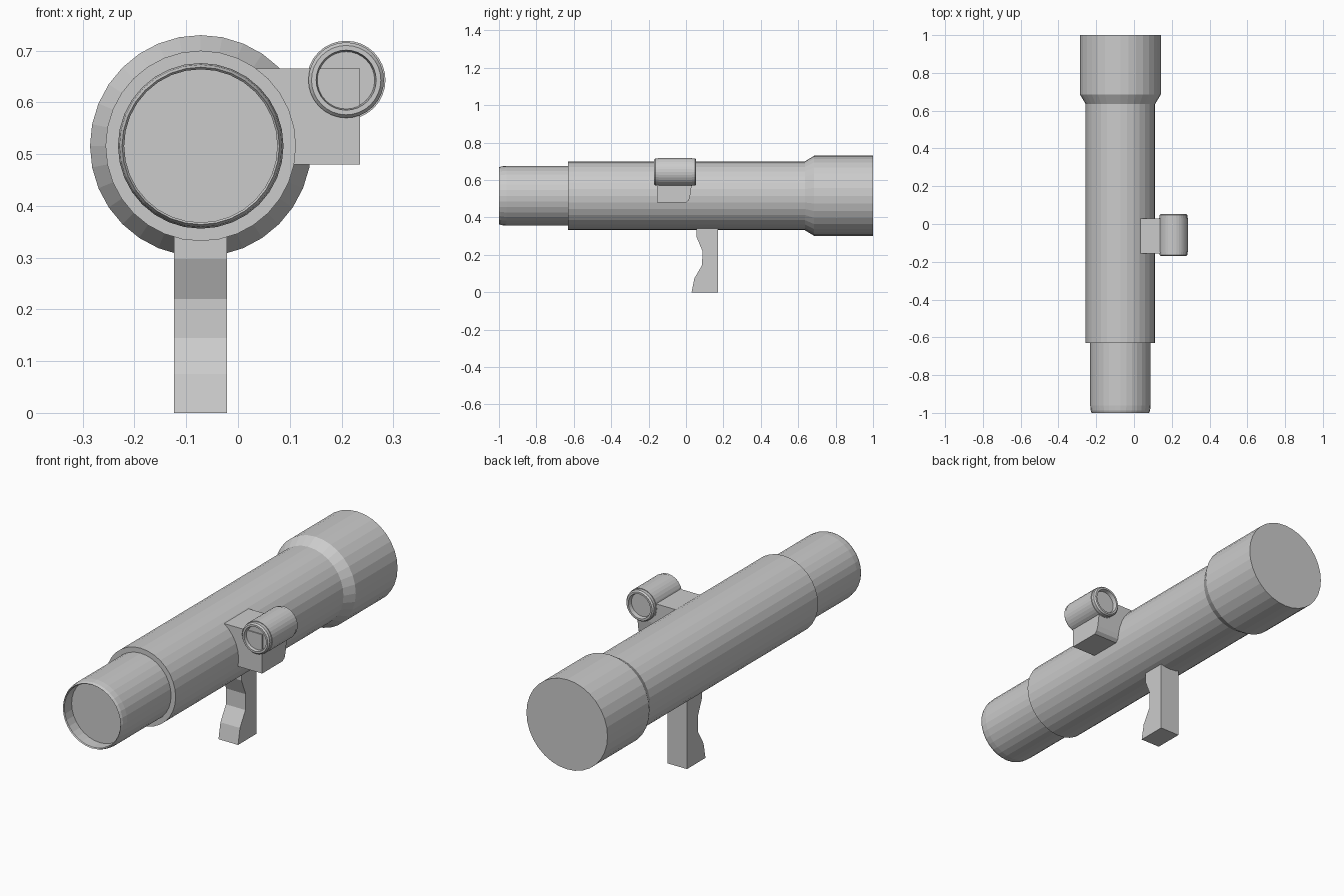
import bpy, bmesh, math

if "Cube" in bpy.data.objects:
    bpy.data.objects.remove(bpy.data.objects["Cube"])

CX, CZ, R = -0.072, 0.516, 0.184   # main tube axis and middle radius


def finish(name, bm):
    bmesh.ops.recalc_face_normals(bm, faces=bm.faces)
    mesh = bpy.data.meshes.new(name)
    bm.to_mesh(mesh)
    bm.free()
    obj = bpy.data.objects.new(name, mesh)
    bpy.context.collection.objects.link(obj)
    return obj


def lathe_y(name, profile, cx, cz, sides=32):
    """Turn (radius, y) points around an axis along y, capped at both ends."""
    bm = bmesh.new()
    rings = []
    for r, y in profile:
        angles = [2 * math.pi * i / sides for i in range(sides)]
        rings.append([bm.verts.new((cx + r * math.cos(a), y, cz + r * math.sin(a)))
                      for a in angles])
    for a, b in zip(rings, rings[1:]):
        for i in range(sides):
            j = (i + 1) % sides
            bm.faces.new((a[i], a[j], b[j], b[i]))
    bm.faces.new(rings[0])
    bm.faces.new(rings[-1])
    return finish(name, bm)


def extrude_x(name, profile, left, right):
    """Extrude (y, z) points along x; left is a function of z."""
    bm = bmesh.new()
    a = [bm.verts.new((left(z), y, z)) for y, z in profile]
    b = [bm.verts.new((right, y, z)) for y, z in profile]
    n = len(profile)
    for i in range(n):
        j = (i + 1) % n
        bm.faces.new((a[i], a[j], b[j], b[i]))
    bm.faces.new(a)
    bm.faces.new(b)
    return finish(name, bm)


# Main tube: recessed eyepiece, body and flared objective
lathe_y("main_tube", [
    (0.148, -0.94), (0.148, -0.995), (0.152, -1.0), (0.157, -0.988), (0.16, -0.96),
    (0.16, -0.63), (R, -0.63), (R, 0.635), (0.214, 0.685), (0.214, 1.0)], CX, CZ)

# Finder scope, recessed at both ends
half = [(0.055, 0.092), (0.058, 0.112), (0.067, 0.112), (0.073, 0.105), (0.073, 0.09), (0.076, 0.09)]
mid = -0.058
lathe_y("finder_scope",
        [(r, mid - d) for r, d in half] + [(r, mid + d) for r, d in reversed(half)],
        0.209, 0.643)

# Bracket whose inner side follows the main tube
extrude_x("finder_bracket", [
    (-0.155, 0.48), (0.0, 0.48), (0.015, 0.492), (0.022, 0.515), (0.03, 0.57), (0.03, 0.62),
    (0.03, 0.665), (-0.155, 0.665), (-0.155, 0.62), (-0.155, 0.57), (-0.155, 0.515)],
    lambda z: CX + math.sqrt(R * R - (z - CZ) ** 2) - 0.004, 0.236)

# Stand with a notched front edge
extrude_x("stand", [
    (0.17, 0.345), (0.056, 0.345), (0.056, 0.297), (0.088, 0.22), (0.086, 0.145),
    (0.045, 0.075), (0.03, 0.0), (0.17, 0.0)], lambda z: -0.124, -0.021)
